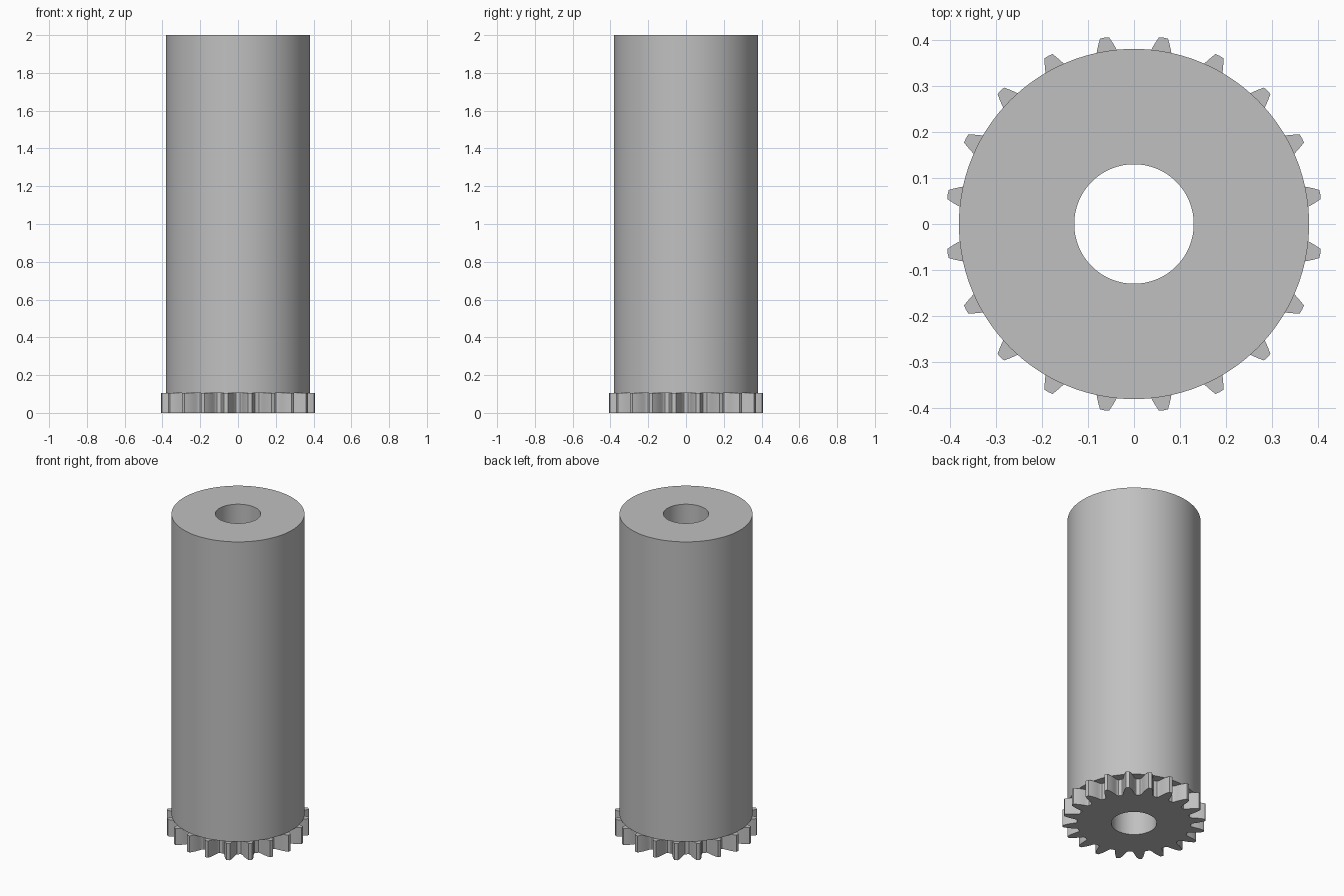
import bpy, bmesh, math

if "Cube" in bpy.data.objects:
    bpy.data.objects.remove(bpy.data.objects["Cube"])

BORE = 0.13       # radius of the through hole
GEAR_TOP = 0.105
TEETH = 20

metal = bpy.data.materials.new("light grey metal")
metal.diffuse_color = (0.53, 0.53, 0.53, 1)
metal.use_nodes = True
metal.node_tree.nodes["Principled BSDF"].inputs["Base Color"].default_value = metal.diffuse_color


def bored_prism(name, outline, z0, z1):
    """Upright prism from a polar outline [(angle, radius)], with a round bore."""
    bm = bmesh.new()

    def loop(points, z):
        return [bm.verts.new((r * math.cos(a), r * math.sin(a), z)) for a, r in points]

    bore = [(a, BORE) for a, _ in outline]
    loops = [loop(outline, z0), loop(outline, z1), loop(bore, z1), loop(bore, z0)]
    n = len(outline)
    for k in range(4):
        a, b = loops[k], loops[(k + 1) % 4]
        for i in range(n):
            j = (i + 1) % n
            bm.faces.new((a[i], a[j], b[j], b[i]))
    bmesh.ops.recalc_face_normals(bm, faces=bm.faces)
    mesh = bpy.data.meshes.new(name)
    bm.to_mesh(mesh)
    bm.free()
    mesh.materials.append(metal)
    obj = bpy.data.objects.new(name, mesh)
    bpy.context.collection.objects.link(obj)
    bpy.ops.object.select_all(action='DESELECT')
    obj.select_set(True)
    bpy.context.view_layer.objects.active = obj
    bpy.ops.object.shade_smooth_by_angle(angle=math.radians(25))
    return obj


# Long cylindrical sleeve
circle = [(math.tau * i / 128, 0.381) for i in range(128)]
bored_prism("sleeve", circle, GEAR_TOP, 2.0)

# Spur gear at the foot: half of one tooth as (radius, half width), root to tip
flank = [(0.326, 0.040), (0.331, 0.035), (0.340, 0.0318), (0.355, 0.0288),
         (0.370, 0.0253), (0.385, 0.0208), (0.398, 0.0155), (0.410, 0.0100)]
half = [(w / r, r) for r, w in flank]
tooth = [(-a, r) for a, r in half] + [(0, 0.4105)] + [(a, r) for a, r in reversed(half)]
step = math.tau / TEETH
gear = [(a + (k + 0.5) * step, r) for k in range(TEETH) for a, r in tooth]
bored_prism("gear", gear, 0.0, GEAR_TOP)
